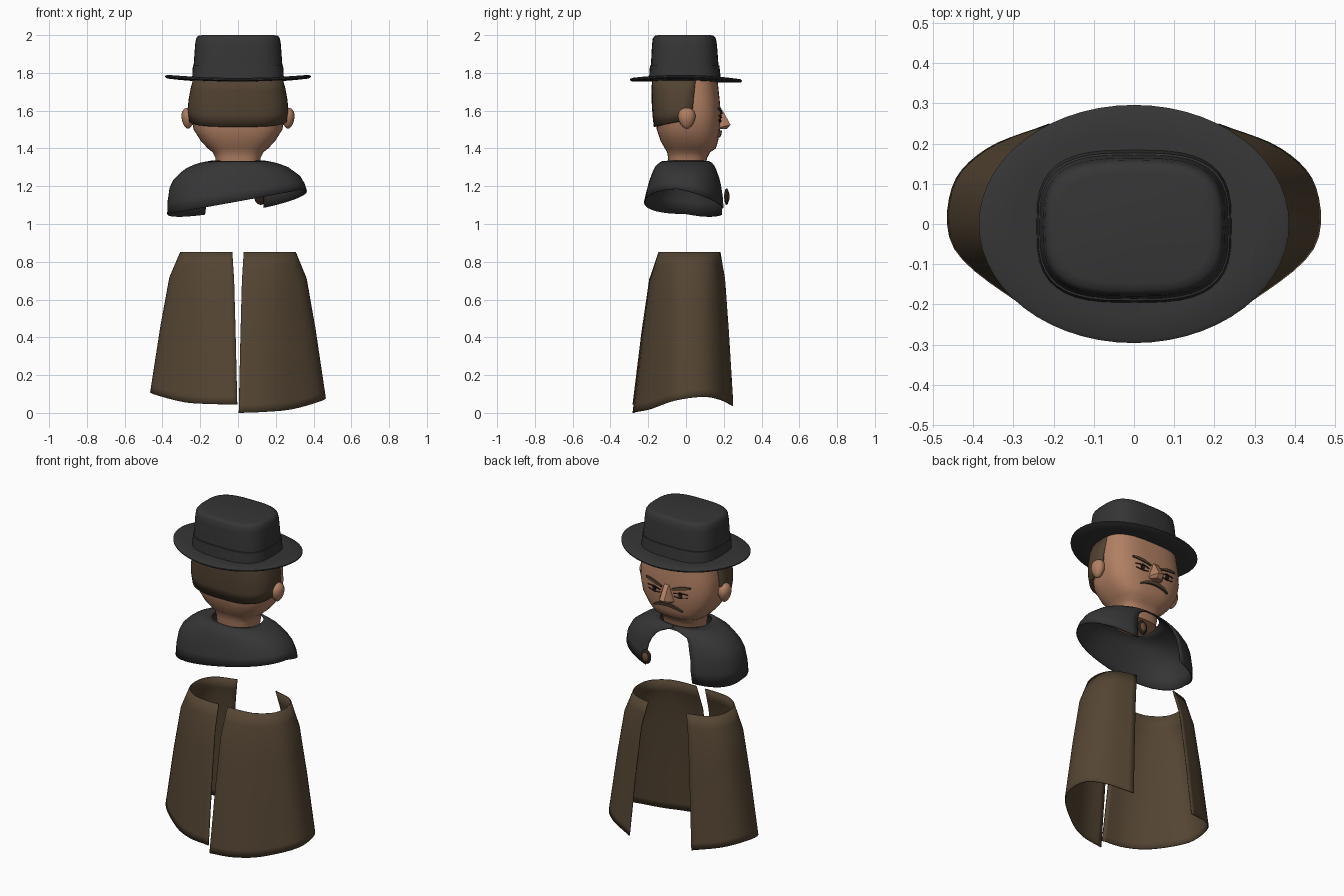
import bpy, bmesh, math
from mathutils import Vector

if "Cube" in bpy.data.objects:
    bpy.data.objects.remove(bpy.data.objects["Cube"])


def material(name, rgb):
    m = bpy.data.materials.new(name)
    m.use_nodes = True
    m.diffuse_color = (*rgb, 1)
    bsdf = m.node_tree.nodes["Principled BSDF"]
    bsdf.inputs["Base Color"].default_value = (*rgb, 1)
    bsdf.inputs["Roughness"].default_value = 0.8
    return m


FELT = material("charcoal felt", (0.036, 0.036, 0.037))
CLOTH = material("brown cloth", (0.09, 0.06, 0.033))
HAIR = material("brown hair", (0.085, 0.056, 0.032))
SKIN = material("skin", (0.44, 0.215, 0.125))
DARK = material("dark brown", (0.022, 0.014, 0.01))
BRONZE = material("bronze", (0.16, 0.08, 0.04))


def finish(name, bm, mat, angle=40, thick=0):
    bmesh.ops.recalc_face_normals(bm, faces=bm.faces)
    mesh = bpy.data.meshes.new(name)
    bm.to_mesh(mesh)
    bm.free()
    ob = bpy.data.objects.new(name, mesh)
    bpy.context.collection.objects.link(ob)
    mesh.materials.append(mat)
    bpy.ops.object.select_all(action="DESELECT")
    ob.select_set(True)
    bpy.context.view_layer.objects.active = ob
    bpy.ops.object.shade_smooth_by_angle(angle=math.radians(angle))
    if thick:
        mod = ob.modifiers.new("thickness", "SOLIDIFY")
        mod.thickness, mod.offset = thick, 0


def loft(name, rings, mat, closed=True, angle=40, thick=0):
    bm = bmesh.new()
    rows = [[bm.verts.new(p) for p in ring] for ring in rings]
    n = len(rows[0])
    for a, b in zip(rows, rows[1:]):
        for i in range(n if closed else n - 1):
            j = (i + 1) % n
            bm.faces.new((a[i], a[j], b[j], b[i]))
    if closed:
        bm.faces.new(rows[0])
        bm.faces.new(rows[-1])
    finish(name, bm, mat, angle, thick)


def interp(table, t):
    """Linear lookup in rows of (key, values...), keys rising."""
    if t <= table[0][0]:
        return table[0][1:]
    for a, b in zip(table, table[1:]):
        if t <= b[0]:
            k = (t - a[0]) / (b[0] - a[0])
            return tuple(u + (v - u) * k for u, v in zip(a[1:], b[1:]))
    return table[-1][1:]


def oval(a, hx, back, front, n):
    """Squared oval point; angle 0 is the -y side, growing towards +x."""
    s, c = math.sin(a), math.cos(a)
    cy, hy = (back + front) / 2, (front - back) / 2
    return (hx * math.copysign(abs(s) ** (2 / n), s),
            cy - hy * math.copysign(abs(c) ** (2 / n), c))


def ring(z, hx, back, front, n=2.8, count=40):
    return [(*oval(math.tau * i / count, hx, back, front, n), z) for i in range(count)]


# Head and neck
HEAD = [(1.29, .115, -.09, .10), (1.35, .12, -.095, .112), (1.38, .135, -.1, .128),
        (1.4, .16, -.112, .158), (1.44, .197, -.135, .17), (1.50, .235, -.155, .18),
        (1.58, .25, -.16, .185), (1.66, .25, -.16, .178), (1.78, .235, -.15, .165)]
loft("head", [ring(*h) for h in HEAD], SKIN, angle=60)


def face_y(x, z):
    hx, back, front = interp(HEAD, z)
    return (back + front) / 2 + (front - back) / 2 * (1 - abs(x / hx) ** 2.8) ** (1 / 2.8)


# Hair wraps the back and sides of the head
HAIR_PROFILE = [(1.51, .245, -.16), (1.6, .257, -.17), (1.68, .25, -.173), (1.78, .224, -.17)]
hair_rows = []
for f in (0, .25, .5, .75, 1):
    row = []
    for i in range(25):
        u = i / 12 - 1
        low = 1.515 + .035 * u ** 2
        z = low + (1.77 - low) * f
        hx, back = interp(HAIR_PROFILE, z)
        reach = 1.64 + .1 * f
        row.append((*oval(u * reach, hx, back, .17, 3), z))
    hair_rows.append(row)
loft("hair", hair_rows, HAIR, closed=False, angle=60, thick=.02)


def blob(name, loc, scale, mat, taper=0):
    bm = bmesh.new()
    bmesh.ops.create_uvsphere(bm, u_segments=16, v_segments=10, radius=1)
    for v in bm.verts:
        k = 1 + taper * v.co.z
        v.co = Vector(loc) + Vector((v.co.x * scale[0] * k, v.co.y * scale[1] * k, v.co.z * scale[2]))
    finish(name, bm, mat, 60)


def patch(name, path, mat, depth=.008):
    """Thin plate on the face; path rows are (x, z, half height)."""
    rows = []
    for x, z, h in path:
        rows.append([(x, face_y(x, z + dz) + lift, z + dz)
                     for lift, dz in ((depth, -h), (depth, h), (-.004, h), (-.004, -h))])
    loft(name, rows, mat)


# Ears, brows and eyes, mirrored
for s, side in ((1, "left"), (-1, "right")):
    blob(side + "_ear", (s * .265, .004, 1.56), (.034, .045, .056), SKIN, .22)
    patch(side + "_brow", [(s * .035, 1.588, .005), (s * .08, 1.602, .008),
                           (s * .12, 1.61, .008), (s * .15, 1.613, .005)], HAIR)
    patch(side + "_upper_lid", [(s * .045, 1.563, .002), (s * .085, 1.575, .003), (s * .135, 1.572, .002)], DARK, .006)
    patch(side + "_lower_lid", [(s * .05, 1.546, .002), (s * .085, 1.541, .002), (s * .13, 1.55, .002)], DARK, .005)
    patch(side + "_pupil", [(s * .078, 1.559, .01), (s * .098, 1.559, .01)], DARK, .005)

# Nose
bm = bmesh.new()
for s in (1, -1):
    for x, y, z in ((.016, .17, 1.61), (.014, .195, 1.60), (.046, .165, 1.505),
                    (.044, .195, 1.515), (.016, .236, 1.525), (.016, .215, 1.502)):
        bm.verts.new((s * x, y, z))
bmesh.ops.convex_hull(bm, input=bm.verts)
finish("nose", bm, SKIN, 40)

# Moustache
patch("moustache", [(x, 1.484 - 2.6 * x * x, .01 - .7 * x * x)
                    for x in (-.095, -.07, -.04, -.015, 0, .015, .04, .07, .095)], HAIR, .012)

# Hat: crown, band and a brim with lifted sides
loft("hat_crown", [ring(*r, n=3.1) for r in (
    (1.765, .238, -.19, .178), (1.84, .235, -.186, .172), (1.95, .227, -.18, .164),
    (1.982, .222, -.176, .158), (1.996, .212, -.166, .148), (2.0, .19, -.148, .128))], FELT, angle=50)
loft("hat_band", [ring(*r, n=3.1) for r in (
    (1.77, .243, -.196, .184), (1.838, .239, -.191, .177), (1.84, .23, -.185, .17))], FELT)
brim = []
for hx, hy, dz in ((.2, .15, 0), (.3, .225, 0), (.375, .287, 0), (.386, .296, .006),
                   (.386, .296, .012), (.375, .287, .018), (.3, .225, .018), (.2, .15, .02)):
    brim.append([(x, y, 1.752 + dz + .02 * (x / .386) ** 2 - .012 * y)
                 for x, y, _ in ring(0, hx, -hy, hy, 2, 56)])
loft("hat_brim", brim, FELT, angle=50)

# Shoulder cape with a slanted hem and an opening over the chest
CAPE = [(1.05, .372, -.226, .206), (1.12, .37, -.219, .205), (1.2, .358, -.2, .192),
        (1.25, .33, -.184, .178), (1.3, .262, -.163, .155), (1.322, .2, -.14, .135), (1.332, .145, -.12, .118)]
EDGE_LEFT = [(1.08, .135), (1.18, .135), (1.25, .11), (1.29, .08), (1.31, .03), (1.32, .002)]
EDGE_RIGHT = [(1.05, -.175), (1.2, -.155), (1.29, -.12), (1.312, -.05), (1.32, -.002)]


def hem_height(x, y):
    drop = .06 * max((y + .05) / .25, 0) if x > 0 else .042 * max(y / .2, 0)
    return 1.12 + .18 * x - drop


cape_rows = []
for f in (0, .04, .08, .14, .22, .35, .5, .75, 1):
    row = []
    for i in range(49):
        u = i / 24 - 1
        a = u * 2.7
        # settle the angle and height together, since the opening follows the height
        for _ in range(6):
            z = 1.332 + (hem_height(*oval(a, .37, -.22, .205, 2.3)) - 1.332) * f
            hx, back, front = interp(CAPE, z)
            edge = interp(EDGE_LEFT if u > 0 else EDGE_RIGHT, z)[0]
            a = u * (math.pi - math.asin(min(1, abs(edge) / hx) ** 1.15))
        row.append((*oval(a, hx, back, front, 2.3), z))
    cape_rows.append(row)
loft("shoulder_cape", cape_rows, FELT, closed=False, angle=60, thick=.006)

# Clasp at the cape's edge
blob("clasp", (.12, .215, 1.145), (.034, .013, .044), DARK)
blob("clasp_stone", (.12, .217, 1.145), (.024, .014, .032), BRONZE)

# Coat skirt: two halves, split at the back and open at the chest side
TOP = [(.03, -.143), (.12, -.141), (.21, -.122), (.29, -.05), (.3, .06), (.25, .14), (.13, .18)]
HEM = [(.004, -.28, 0), (.15, -.26, .006), (.29, -.19, .02), (.445, -.06, .065),
       (.45, .09, .085), (.365, .185, .068), (.21, .247, .037)]
FLARE = [(0, 0), (.18, .36), (.53, .66), (1, 1)]


def smooth_path(points, steps=5):
    pts = [Vector(p) for p in points]
    pts = [2 * pts[0] - pts[1]] + pts + [2 * pts[-1] - pts[-2]]
    out = []
    for p, q, r, s in zip(pts, pts[1:], pts[2:], pts[3:]):
        for k in range(steps):
            t = k / steps
            out.append(q + (r - p) * t / 2 + (2 * p - 5 * q + 4 * r - s) * t * t / 2
                       + (3 * q - p - 3 * r + s) * t ** 3 / 2)
    return out + [pts[-2]]


top, hem = smooth_path(TOP), smooth_path(HEM)
for s, side in ((1, "left"), (-1, "right")):
    rows = []
    for f in (0, .09, .18, .35, .53, .75, .95, 1):
        w = interp(FLARE, f)[0]
        row = []
        for i, (a, b) in enumerate(zip(top, hem)):
            x, y = a.lerp(b.xy, w)
            low = b.z + (.045 * (1 - i / 60) if s < 0 else 0)
            row.append((s * x, y, .85 + (low - .85) * f))
        rows.append(row)
    loft(side + "_coat_skirt", rows, CLOTH, closed=False, angle=60, thick=.006)
